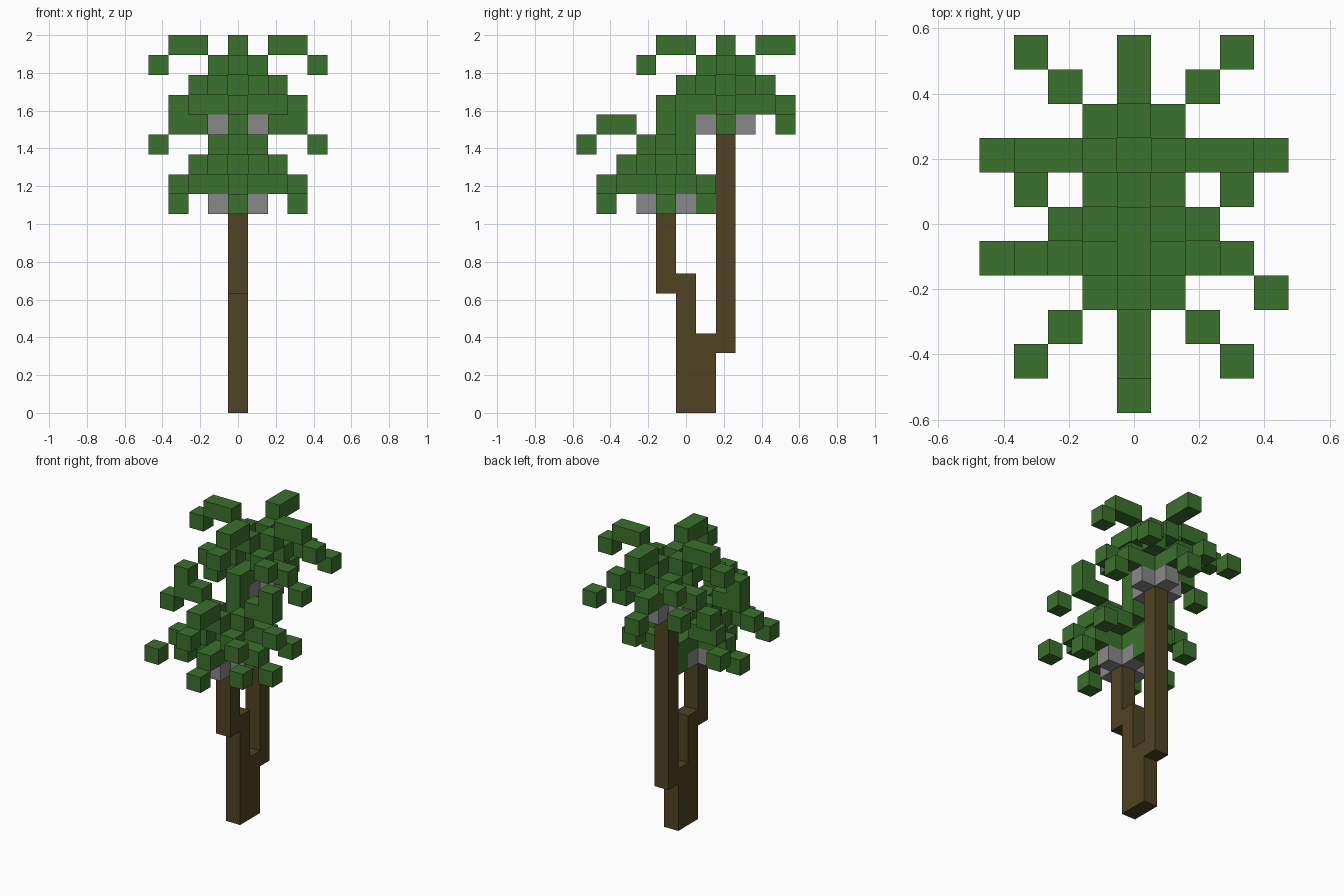
import bpy
import bmesh
from mathutils import Vector

if "Cube" in bpy.data.objects:
    bpy.data.objects.remove(bpy.data.objects["Cube"], do_unlink=True)

U = 2 / 19  # edge length of one block
parts = []  # (name, material, set of block cells)


def material(name, rgb):
    m = bpy.data.materials.new(name)
    m.use_nodes = True
    m.diffuse_color = (*rgb, 1)
    bsdf = next(n for n in m.node_tree.nodes if n.type == "BSDF_PRINCIPLED")
    bsdf.inputs["Base Color"].default_value = (*rgb, 1)
    bsdf.inputs["Roughness"].default_value = 0.9
    return m


leaf = material("leaf_green", (0.044, 0.165, 0.026))
bark = material("bark_brown", (0.082, 0.056, 0.016))
husk = material("coconut_grey", (0.246, 0.246, 0.246))


def add(name, mat, cells):
    parts.append((name, mat, set(cells)))


def column(y, bottom, top):
    return [(0, y, z) for z in range(bottom, top)]


# Trunk: a thick base that forks into a short and a tall stem
add("trunk_base", bark, column(0, 0, 4) + column(1, 0, 4))
add("short_stem", bark, column(0, 4, 7) + column(-1, 6, 11))
add("tall_stem", bark, column(2, 3, 15))

# Frond profiles as (steps outward, height above the coconuts)
RISING = [(1, 3), (2, 4), (3, 4), (4, 3)]
DROOPING = [(1, 1), (2, 1), (3, 0)]
DIAGONAL = [(1, 2), (2, 2), (3, 1)]
SIDES = {"left": (1, 0), "right": (-1, 0), "front": (0, -1), "back": (0, 1)}
CORNERS = {"front_left": (1, -1), "front_right": (-1, -1),
           "back_left": (1, 1), "back_right": (-1, 1)}


def crown(label, cy, base, special):
    """Whorl of fronds and coconuts; special replaces irregular fronds."""
    def frond(kind, side, direction, profile):
        dx, dy = direction
        name = f"{label}_{kind}_frond_{side}"
        cells = [(dx * r, cy + dy * r, base + h) for r, h in profile]
        add(name, leaf, special.get((kind, side), cells))

    add(f"{label}_crown_core", leaf, column(cy, base + 1, base + 3))
    for side, d in SIDES.items():
        frond("rising", side, d, RISING)
        frond("drooping", side, d, DROOPING)
        add(f"{label}_coconut_{side}", husk, [(d[0], cy + d[1], base)])
    for side, d in CORNERS.items():
        frond("diagonal", side, d, DIAGONAL)


# Tall crown: the back frond is cut short, the front one hangs straight down
crown("upper", 2, 14, {
    ("rising", "back"): [(0, 3, 17), (0, 4, 18), (0, 5, 18)],
    ("drooping", "front"): [(0, 1, 15), (0, 0, 15), (0, 0, 14)],
})

# Short crown: its back fronds are squeezed by the tall stem
crown("lower", -1, 10, {
    ("rising", "left"): [(1, -1, 13), (2, -1, 14), (3, -1, 14), (4, -2, 13)],
    ("rising", "back"): [(0, 0, 13)],
    ("drooping", "back"): [(0, 0, 11), (0, 1, 11), (0, 1, 10)],
    ("diagonal", "back_left"): [(1, 0, 12), (2, 0, 12), (3, 1, 11)],
    ("diagonal", "back_right"): [(-1, 0, 12), (-2, 0, 12), (-3, 1, 11)],
})

filled = set().union(*(cells for _, _, cells in parts))
AXES = [Vector(a) for a in ((1, 0, 0), (0, 1, 0), (0, 0, 1))]


def build(name, mat, cells):
    """Skin the blocks with only their exposed faces."""
    bm = bmesh.new()
    for cell in cells:
        centre = Vector(cell) + Vector((0, 0, 0.5))
        for i in range(3):
            for sign in (1, -1):
                n = AXES[i] * sign
                if tuple(int(c) for c in Vector(cell) + n) in filled:
                    continue
                a, b = AXES[(i + 1) % 3] / 2, AXES[(i + 2) % 3] / 2 * sign
                mid = centre + n / 2
                quad = (mid - a - b, mid + a - b, mid + a + b, mid - a + b)
                bm.faces.new([bm.verts.new(p * U) for p in quad])
    bmesh.ops.remove_doubles(bm, verts=bm.verts, dist=U / 100)
    bmesh.ops.dissolve_limit(bm, angle_limit=0.01, verts=bm.verts, edges=bm.edges)
    mesh = bpy.data.meshes.new(name)
    bm.to_mesh(mesh)
    bm.free()
    mesh.materials.append(mat)
    bpy.context.collection.objects.link(bpy.data.objects.new(name, mesh))


for part in parts:
    build(*part)
